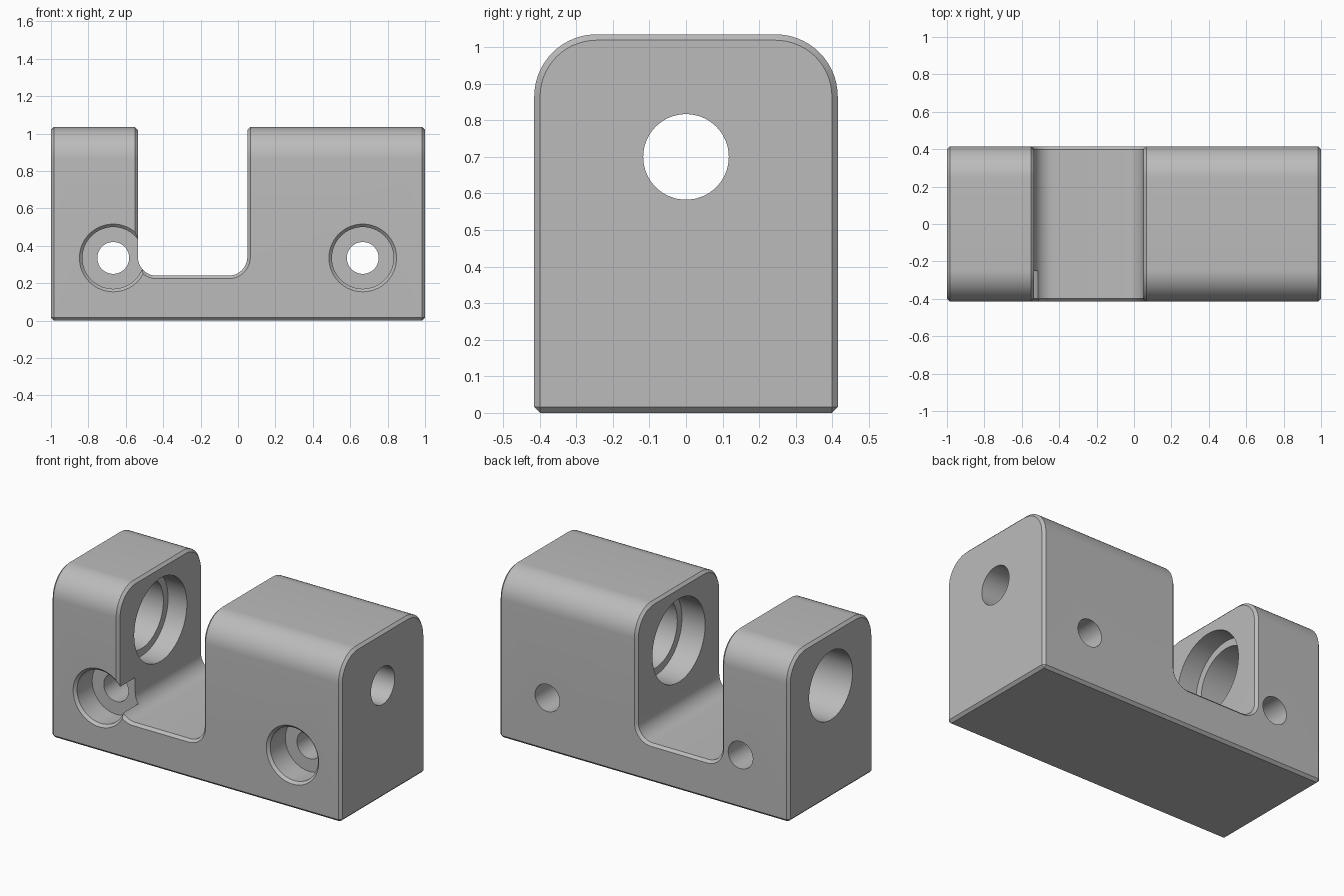
import bpy, bmesh
from math import sin, cos, pi, radians
from mathutils import Vector

default = bpy.data.objects.get("Cube")
if default:
    bpy.data.objects.remove(default, do_unlink=True)

HALF_DEPTH, HEIGHT, CHAMFER = 0.415, 1.035, 0.016
FRONT = -HALF_DEPTH

grey = bpy.data.materials.new("machined grey")
grey.use_nodes = True
colour = (0.5, 0.5, 0.5, 1)
grey.diffuse_color = colour
grey.node_tree.nodes["Principled BSDF"].inputs["Base Color"].default_value = colour


def loft(name, rings):
    """Closed solid skinned through equal rings of points."""
    bm = bmesh.new()
    loops = [[bm.verts.new(p) for p in ring] for ring in rings]
    n = len(loops[0])
    for a, b in zip(loops, loops[1:]):
        for i in range(n):
            j = (i + 1) % n
            bm.faces.new((a[i], a[j], b[j], b[i]))
    bm.faces.new(loops[0][::-1])
    bm.faces.new(loops[-1])
    bmesh.ops.recalc_face_normals(bm, faces=bm.faces)
    mesh = bpy.data.meshes.new(name)
    bm.to_mesh(mesh)
    bm.free()
    mesh.materials.append(grey)
    obj = bpy.data.objects.new(name, mesh)
    bpy.context.collection.objects.link(obj)
    return obj


def arc(cx, cy, r, start, end, steps=14):
    angles = [radians(start + (end - start) * i / steps) for i in range(steps + 1)]
    return [(cx + r * cos(a), cy + r * sin(a)) for a in angles]


def bore(name, axis, centre, steps, sides=64):
    """Stepped round cutter along an axis; steps are (position, radius)."""
    rings = []
    for pos, r in steps:
        ring = []
        for i in range(sides):
            a = 2 * pi * i / sides
            u, v = centre[0] + r * cos(a), centre[1] + r * sin(a)
            ring.append(Vector((pos, u, v)) if axis == "X" else Vector((u, pos, v)))
        rings.append(ring)
    return loft(name, rings)


def apply_modifier(obj, kind, **settings):
    mod = obj.modifiers.new(kind.title(), kind)
    for key, value in settings.items():
        setattr(mod, key, value)
    bpy.ops.object.select_all(action="DESELECT")
    bpy.context.view_layer.objects.active = obj
    obj.select_set(True)
    bpy.ops.object.modifier_apply(modifier=mod.name)


def cut(obj, cutter):
    cutter.hide_render = True
    apply_modifier(obj, "BOOLEAN", operation="DIFFERENCE", solver="EXACT", object=cutter)
    bpy.data.objects.remove(cutter, do_unlink=True)


# Body: rounded-top section running from end to end
R = 0.17
section = [(-HALF_DEPTH, 0), (HALF_DEPTH, 0)]
section += arc(HALF_DEPTH - R, HEIGHT - R, R, 0, 90)
section += arc(R - HALF_DEPTH, HEIGHT - R, R, 90, 180)
body = loft("mounting_block", [[(x, y, z) for y, z in section] for x in (-1, 1)])

# Slot with filleted floor
LEFT, RIGHT, FLOOR, F = -0.535, 0.05, 0.24, 0.1
outline = [(RIGHT, 1.3), (LEFT, 1.3)]
outline += arc(LEFT + F, FLOOR + F, F, 180, 270, 10)
outline += arc(RIGHT - F, FLOOR + F, F, 270, 360, 10)
cut(body, loft("slot_cutter", [[(x, y, z) for x, z in outline] for y in (-1, 1)]))

# Chamfer every sharp outer edge
apply_modifier(body, "BEVEL", width=CHAMFER, segments=1, limit_method="ANGLE",
               angle_limit=radians(40), use_clamp_overlap=False)

# Stepped shaft bore with bearing seats on both slot walls
cut(body, bore("shaft_bore_cutter", "X", (0, 0.70), [
    (-1.1, 0.214), (LEFT - 0.13, 0.214), (LEFT - 0.13, 0.26),
    (RIGHT + 0.16, 0.26), (RIGHT + 0.16, 0.214),
    (0.7, 0.214), (0.7, 0.117), (1.1, 0.117)]))

# Counterbored screw holes from the front
for side in (-1, 1):
    cut(body, bore("screw_hole_cutter", "Y", (side * 0.667, 0.335), [
        (FRONT - 0.1, 0.181), (FRONT, 0.181), (FRONT + CHAMFER, 0.165),
        (-0.25, 0.165), (-0.25, 0.085), (0.6, 0.085)]))

bpy.ops.object.select_all(action="DESELECT")
body.select_set(True)
bpy.context.view_layer.objects.active = body
bpy.ops.object.shade_smooth_by_angle(angle=radians(30))
